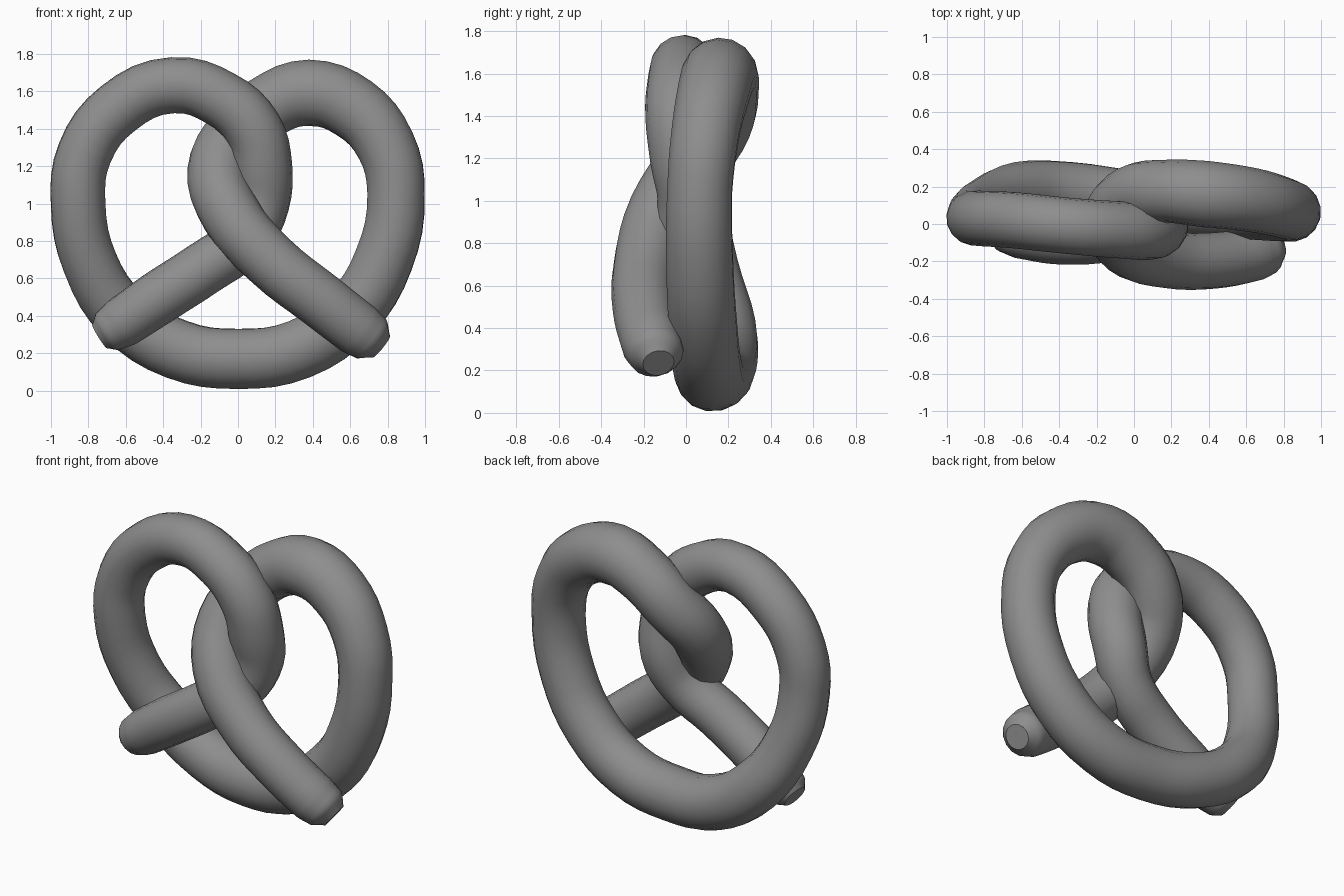
import bpy
from math import radians
from mathutils import Vector

cube = bpy.data.objects.get("Cube")
if cube:
    bpy.data.objects.remove(cube)

# Dough colour
grey = bpy.data.materials.new("plain grey")
colour = (0.27, 0.27, 0.27, 1)
grey.diffuse_color = colour
grey.use_nodes = True
grey.node_tree.nodes["Principled BSDF"].inputs["Base Color"].default_value = colour

# Centre line of the dough rope, from one tip to the other: x, y, z, radius
left_arm = [(-.74, -.03, .29, .075), (-.70, -.035, .315, .115), (-.62, -.045, .365, .137),
            (-.42, -.07, .50, .145), (-.18, -.065, .655, .145), (.03, -.02, .81, .145)]
left_loop = [(.12, .02, 1.0, .155), (.13, -.01, 1.2, .16), (.08, -.035, 1.4, .157),
             (-.09, -.03, 1.56, .152), (-.35, -.01, 1.633, .15), (-.64, .02, 1.51, .15),
             (-.82, .03, 1.27, .148), (-.855, .04, 1.0, .147), (-.79, .1, .68, .15)]
bottom = [(-.61, .175, .40, .158), (-.33, .17, .222, .162), (0, .125, .17, .163),
          (.33, .10, .222, .163), (.60, .08, .41, .163)]
right_loop = [(.78, .065, .7, .16), (.845, .065, 1.05, .155), (.79, .09, 1.31, .162),
              (.62, .13, 1.51, .172), (.38, .16, 1.592, .178), (.16, .175, 1.52, .168),
              (-.01, .15, 1.37, .165)]
right_arm = [(-.105, .03, 1.18, .165), (-.04, -.115, .945, .162), (.18, -.19, .69, .153),
             (.44, -.195, .485, .15), (.64, -.16, .33, .147), (.715, -.14, .275, .13),
             (.765, -.13, .235, .075)]
path = left_arm + left_loop + bottom + right_loop + right_arm

# Rope swept along a smooth curve with swelling radius
curve = bpy.data.curves.new("pretzel_rope", "CURVE")
curve.dimensions = "3D"
curve.resolution_u = 4
curve.bevel_depth = 1
curve.bevel_resolution = 6
curve.use_fill_caps = True
spline = curve.splines.new("BEZIER")
spline.bezier_points.add(len(path) - 1)
spline.use_smooth = True
for point, (x, y, z, r) in zip(spline.bezier_points, path):
    point.co = Vector((x, y, z))
    point.radius = r
    point.handle_left_type = point.handle_right_type = "AUTO"
curve.materials.append(grey)
rope = bpy.data.objects.new("pretzel_rope", curve)
bpy.context.collection.objects.link(rope)

# Turn the sweep into a smooth mesh
bpy.ops.object.select_all(action="DESELECT")
bpy.context.view_layer.objects.active = rope
rope.select_set(True)
bpy.ops.object.convert(target="MESH")
bpy.ops.object.shade_smooth_by_angle(angle=radians(60))
